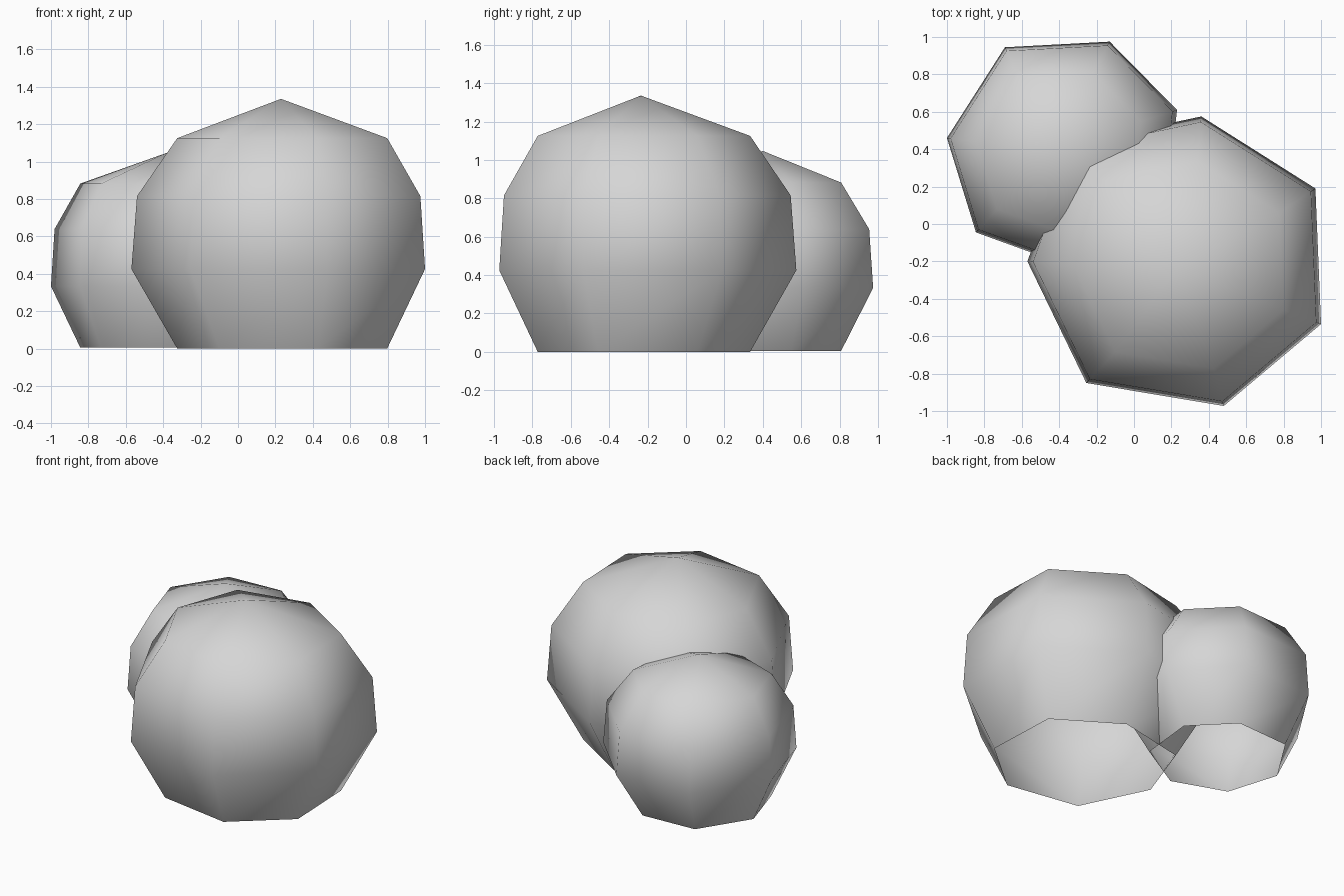
import bpy

cube = bpy.data.objects.get("Cube")
if cube:
    bpy.data.objects.remove(cube, do_unlink=True)

# One plain grey for both stones
grey = bpy.data.materials.new("stone_grey")
grey.use_nodes = True
colour = (0.67, 0.67, 0.67, 1)
grey.diffuse_color = colour
grey.node_tree.nodes["Principled BSDF"].inputs["Base Color"].default_value = colour


def boulder(name, outline, centre, apex, scale, base):
    """Seven-sided dome, open below: one plan outline shrunk about a centre at each level."""
    cx, cy = centre
    levels = [(base, 0.715), (0.425 * scale, 1.0), (0.815 * scale, 0.965), (1.125 * scale, 0.715)]
    n = len(outline)
    verts = [(cx + (x - cx) * s, cy + (y - cy) * s, z) for z, s in levels for x, y in outline]
    verts.append((*apex, 1.335 * scale))
    faces = []
    for ring in range(len(levels) - 1):
        for i in range(n):
            a, b = ring * n + i, ring * n + (i + 1) % n
            faces.append((a, b, b + n, a + n))
    top = (len(levels) - 1) * n
    faces += [(top + i, top + (i + 1) % n, len(verts) - 1) for i in range(n)]

    mesh = bpy.data.meshes.new(name)
    mesh.from_pydata(verts, [], faces)
    mesh.materials.append(grey)
    mesh.shade_smooth()
    bpy.context.collection.objects.link(bpy.data.objects.new(name, mesh))


# Large boulder at the front
boulder("large_boulder",
        [(1.0, -0.535), (0.97, 0.19), (0.36, 0.575), (-0.345, 0.425),
         (-0.57, -0.2), (-0.255, -0.85), (0.48, -0.973)],
        (0.29, -0.27), (0.23, -0.235), 1.0, 0.0)

# Small boulder tucked in behind
boulder("small_boulder",
        [(0.17, 0.05), (0.23, 0.61), (-0.13, 0.975), (-0.69, 0.945),
         (-1.0, 0.46), (-0.845, -0.045), (-0.32, -0.235)],
        (-0.45, 0.39), (-0.38, 0.4), 0.784, 0.005)
